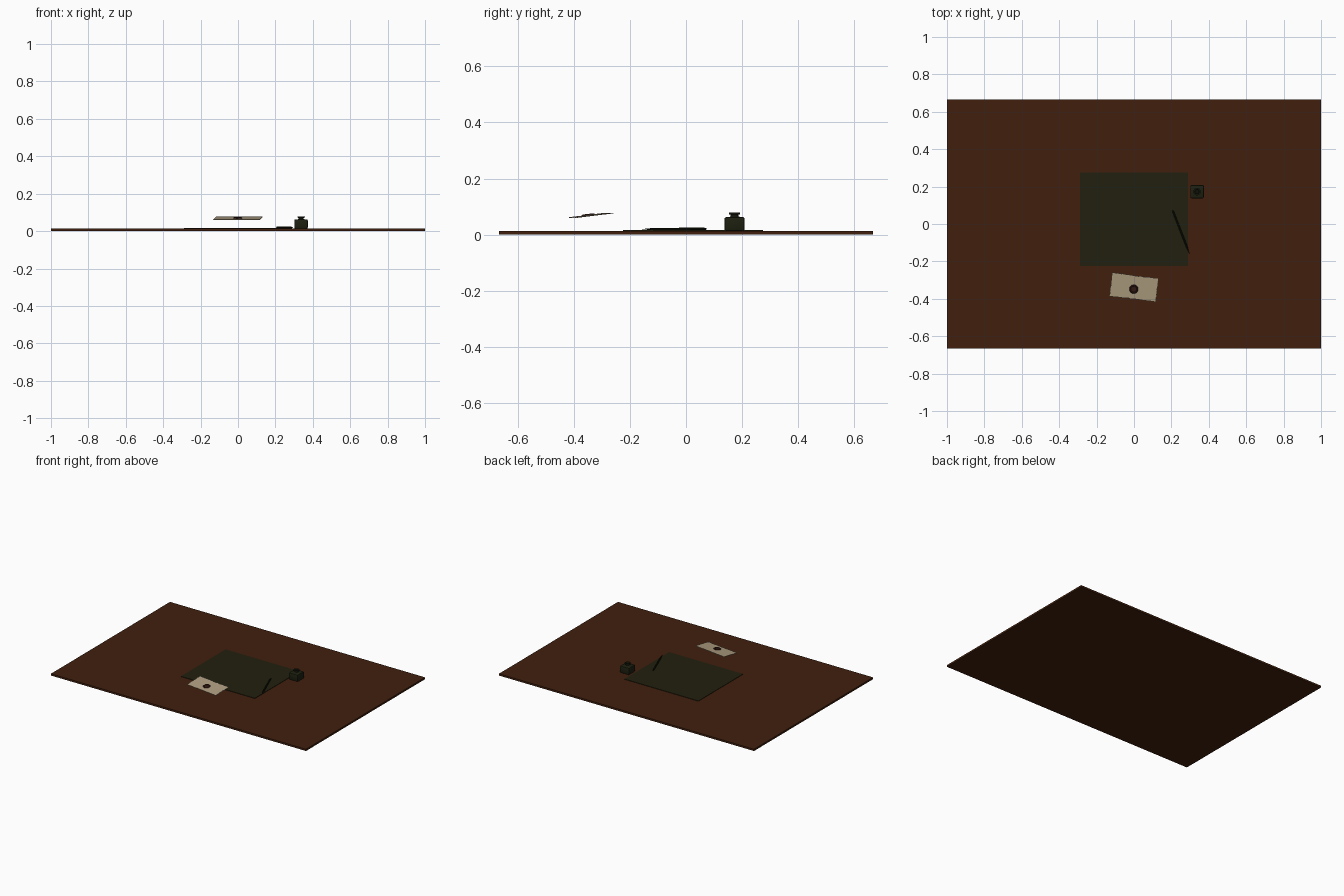
import bpy, bmesh, math, random
from mathutils import Vector, Matrix

random.seed(4)
cube = bpy.data.objects.get("Cube")
if cube:
    bpy.data.objects.remove(cube, do_unlink=True)


def material(name, rgb):
    m = bpy.data.materials.new(name)
    m.use_nodes = True
    m.diffuse_color = (*rgb, 1)
    node = next(n for n in m.node_tree.nodes if n.type == 'BSDF_PRINCIPLED')
    node.inputs["Base Color"].default_value = (*rgb, 1)
    return m


wood = material("brown wood", (0.052, 0.0145, 0.0045))
felt = material("dark green felt", (0.0155, 0.0145, 0.0045))
glass = material("dark glass", (0.012, 0.014, 0.005))
ebony = material("black ebony", (0.005, 0.005, 0.0025))
paper = material("aged paper", (0.42, 0.335, 0.215))
wax = material("dark red wax", (0.035, 0.010, 0.006))


def finish(name, bm, mat, matrix=Matrix()):
    bmesh.ops.recalc_face_normals(bm, faces=bm.faces)
    mesh = bpy.data.meshes.new(name)
    bm.to_mesh(mesh)
    bm.free()
    mesh.materials.append(mat)
    ob = bpy.data.objects.new(name, mesh)
    ob.matrix_world = matrix
    bpy.context.collection.objects.link(ob)
    return ob


def box(name, size, centre, mat, bevel=0):
    bm = bmesh.new()
    bmesh.ops.create_cube(bm, size=1)
    bmesh.ops.scale(bm, vec=size, verts=bm.verts)
    if bevel:
        bmesh.ops.bevel(bm, geom=bm.edges[:], offset=bevel, segments=2,
                        profile=0.5, affect='EDGES')
    return finish(name, bm, mat, Matrix.Translation(centre))


def lathe(name, profile, sides, mat, matrix):
    """Stack rings of (radius, height) and cap both ends."""
    bm = bmesh.new()
    rings = []
    for r, z in profile:
        angles = [math.tau * i / sides for i in range(sides)]
        rings.append([bm.verts.new((r * math.cos(a), r * math.sin(a), z)) for a in angles])
    for low, high in zip(rings, rings[1:]):
        for i in range(sides):
            j = (i + 1) % sides
            bm.faces.new((low[i], low[j], high[j], high[i]))
    bm.faces.new(rings[0][::-1])
    bm.faces.new(rings[-1])
    return finish(name, bm, mat, matrix)


# Desk surface and writing pad
box("desk_top", (2, 1.333, 0.013), (0, 0, 0.0065), wood)
box("writing_pad", (0.58, 0.5, 0.003), (0, 0.025, 0.0145), felt)

# Square ink bottle with round neck and flared lip
box("ink_bottle_body", (0.072, 0.072, 0.05), (0.337, 0.173, 0.038), glass, 0.007)
lathe("ink_bottle_neck",
      [(0.022, 0.06), (0.014, 0.066), (0.014, 0.071), (0.02, 0.073),
       (0.02, 0.079), (0.013, 0.079), (0.011, 0.068)],
      20, glass, Matrix.Translation((0.337, 0.173, 0)))
lathe("ink_surface", [(0.012, 0.069), (0.012, 0.07)], 20, ebony,
      Matrix.Translation((0.337, 0.173, 0)))

# Tapered pen lying across the pad edge
start, end = Vector((0.207, 0.072, 0.0205)), Vector((0.296, -0.157, 0.0195))
axis = end - start
length = axis.length
lathe("pen", [(0.003, 0), (0.0045, 0.03 * length), (0.005, 0.7 * length),
              (0.0045, 0.85 * length), (0.003, 0.88 * length), (0.0006, length)],
      10, ebony, Matrix.Translation(start) @ axis.to_track_quat('Z', 'Y').to_matrix().to_4x4())

# Tilted sheet with a ragged edge
tilt = (Matrix.Translation((0, -0.338, 0.068)) @ Matrix.Rotation(math.radians(-7.2), 4, 'Z')
        @ Matrix.Rotation(math.radians(7), 4, 'X'))
half_w, half_h = 0.127, 0.065
corners = [Vector((x, y, 0)) for x, y in
           ((-half_w, -half_h), (half_w, -half_h), (half_w, half_h), (-half_w, half_h))]
bm = bmesh.new()
outline = []
for a, b in zip(corners, corners[1:] + corners[:1]):
    steps = round((b - a).length / 0.006)
    for i in range(steps):
        p = a.lerp(b, i / steps)
        outline.append(bm.verts.new(p * (1 - random.uniform(0, 0.004 / p.length))))
sheet = bm.faces.new(outline)
rim = bmesh.ops.extrude_face_region(bm, geom=[sheet])
bmesh.ops.translate(bm, vec=(0, 0, 0.002),
                    verts=[v for v in rim["geom"] if isinstance(v, bmesh.types.BMVert)])
finish("letter", bm, paper, tilt)

# Wax seal: a raised rim around a sunken disc
lathe("wax_seal", [(0.023, 0.001), (0.024, 0.004), (0.021, 0.007), (0.017, 0.007), (0.015, 0.005)],
      20, wax, tilt @ Matrix.Translation((0, -0.01, 0)))

# Smooth the turned parts, keeping their edges sharp
bpy.ops.object.select_all(action='DESELECT')
for name in ("ink_bottle_body", "ink_bottle_neck", "pen", "wax_seal"):
    ob = bpy.data.objects[name]
    ob.select_set(True)
    bpy.context.view_layer.objects.active = ob
bpy.ops.object.shade_smooth_by_angle(angle=math.radians(35))
